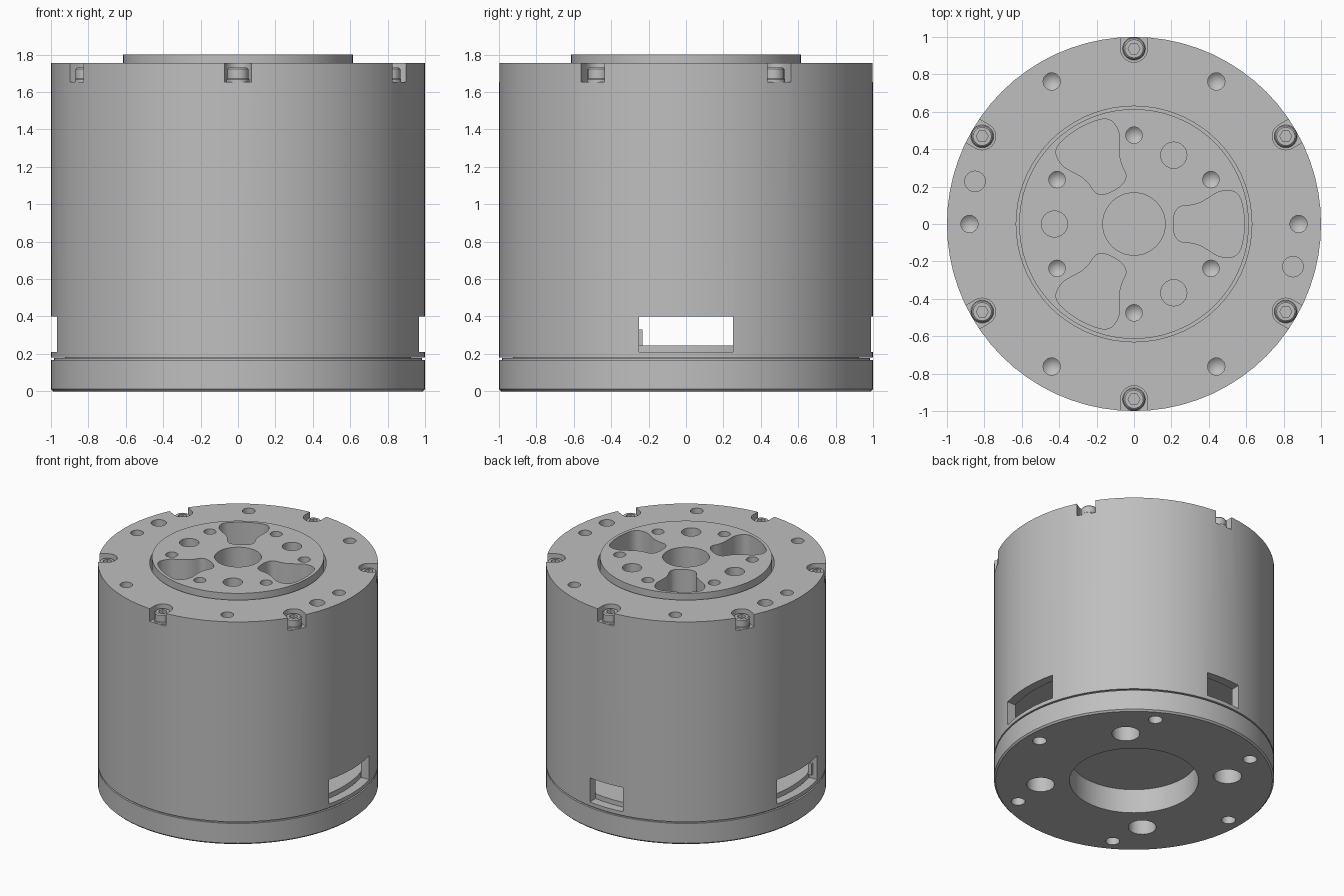
import bpy
import bmesh
from math import cos, sin, pi, radians

if "Cube" in bpy.data.objects:
    bpy.data.objects.remove(bpy.data.objects["Cube"])

SEGMENTS = 72
TOP, FLANGE_TOP = 1.755, 1.8

metal = bpy.data.materials.new("grey_metal")
metal.use_nodes = True
grey = (0.52, 0.52, 0.52, 1)
metal.diffuse_color = grey
metal.node_tree.nodes["Principled BSDF"].inputs["Base Color"].default_value = grey


def polar(radius, degrees):
    return radius * cos(radians(degrees)), radius * sin(radians(degrees))


def circle(center, radius, sides=24):
    return [(center[0] + radius * cos(2 * pi * i / sides),
             center[1] + radius * sin(2 * pi * i / sides)) for i in range(sides)]


def turned(points, degrees):
    c, s = cos(radians(degrees)), sin(radians(degrees))
    return [(x * c - y * s, x * s + y * c) for x, y in points]


def rounded(points, passes=3):
    """Cut the corners of a closed outline repeatedly."""
    for _ in range(passes):
        result = []
        for (ax, ay), (bx, by) in zip(points, points[1:] + points[:1]):
            result += [(ax * .75 + bx * .25, ay * .75 + by * .25),
                       (ax * .25 + bx * .75, ay * .25 + by * .75)]
        points = result
    return points


def prism(bm, points, z_open, z_end, tip=0):
    """Extrude an outline; a nonzero tip ends it in a drill point."""
    a = [bm.verts.new((x, y, z_open)) for x, y in points]
    b = [bm.verts.new((x, y, z_end)) for x, y in points]
    n = len(points)
    faces = [bm.faces.new(a)]
    for i in range(n):
        j = (i + 1) % n
        faces.append(bm.faces.new((a[i], a[j], b[j], b[i])))
    if tip:
        apex = bm.verts.new((sum(p[0] for p in points) / n,
                             sum(p[1] for p in points) / n, z_end + tip))
        faces += [bm.faces.new((b[i], b[(i + 1) % n], apex)) for i in range(n)]
    else:
        faces.append(bm.faces.new(b))
    bmesh.ops.recalc_face_normals(bm, faces=faces)


def make_object(name, bm):
    bmesh.ops.recalc_face_normals(bm, faces=bm.faces)
    mesh = bpy.data.meshes.new(name)
    bm.to_mesh(mesh)
    bm.free()
    mesh.materials.append(metal)
    obj = bpy.data.objects.new(name, mesh)
    bpy.context.collection.objects.link(obj)
    return obj


def lathe(name, profile, sides=SEGMENTS):
    """Revolve a profile that starts and ends on the z axis."""
    bm = bmesh.new()
    rings = []
    for r, z in profile:
        spots = circle((0, 0), r, sides) if r else [(0, 0)]
        rings.append([bm.verts.new((x, y, z)) for x, y in spots])
    for a, b in zip(rings, rings[1:]):
        if len(a) == 1 or len(b) == 1:
            bm.faces.new(b if len(a) == 1 else a)
            continue
        for i in range(sides):
            j = (i + 1) % sides
            bm.faces.new((a[i], a[j], b[j], b[i]))
    bmesh.ops.delete(bm, geom=[v for v in bm.verts if not v.link_faces], context='VERTS')
    return make_object(name, bm)


def cut(obj, bm):
    cutter = make_object(obj.name + "_cutter", bm)
    cutter.hide_render = True
    mod = obj.modifiers.new("cut", 'BOOLEAN')
    mod.operation, mod.solver, mod.object = 'DIFFERENCE', 'EXACT', cutter
    select(obj)
    bpy.ops.object.modifier_apply(modifier=mod.name)
    bpy.data.objects.remove(cutter)


def select(obj):
    bpy.ops.object.select_all(action='DESELECT')
    obj.select_set(True)
    bpy.context.view_layer.objects.active = obj


def smooth(obj):
    select(obj)
    bpy.ops.object.shade_smooth_by_angle(angle=radians(30))


def rectangle(x0, x1, half):
    return [(x0, -half), (x1, -half), (x1, half), (x0, half)]


# Housing: tall drum with a hollow bottom and a bore for the flange
housing = lathe("housing", [(0, 1.3), (.63, 1.3), (.63, TOP), (1, TOP), (1, .18),
                            (.93, .18), (.93, .46), (0, .46)])
bm = bmesh.new()
for k in range(6):
    # Open pocket for each screw, tapped hole between pockets
    pocket = [(1.1, -.072), (1.1, .072)]
    pocket += [(.937 + .072 * cos(t), .072 * sin(t))
               for t in [pi / 2 + pi * i / 12 for i in range(13)]]
    prism(bm, turned(pocket, 30 + 60 * k), TOP + .1, 1.655)
    prism(bm, circle(polar(.88, 60 * k), .046), TOP + .1, TOP - .1, -.04)
for angle in (-15, 165):
    prism(bm, circle(polar(.88, angle), .055), TOP + .1, TOP - .15)
# Side windows: two wide, one narrow at the back
for angle, half in ((0, .25), (180, .25), (90, .145)):
    prism(bm, turned(rectangle(.8, 1.1, half), angle), .21, .4)
cut(housing, bm)
smooth(housing)

# Base: chamfered disc, seam groove, raised inner floor and underside bore
base = lathe("base", [(0, .245), (.925, .245), (.925, .179), (.985, .179), (.985, .168),
                      (1, .168), (1, .012), (.988, 0), (.46, 0), (.46, .19), (0, .19)])
bm = bmesh.new()
for k in range(4):
    prism(bm, circle(polar(.67, 45 + 90 * k), .1), -.1, .16)
for k in range(6):
    prism(bm, circle(polar(.88, 60 * k), .05), -.1, .1, .03)
cut(base, bm)
smooth(base)

# Output flange with centre bore, lobed pockets, pin holes and tapped holes
flange = lathe("output_flange", [(0, 1.28), (.614, 1.28), (.614, FLANGE_TOP), (0, FLANGE_TOP)])
lobe_half = [(.21, .095), (.33, .1), (.4, .14), (.46, .18), (.56, .175), (.59, .06)]
lobe = rounded(lobe_half + [(x, -y) for x, y in reversed(lobe_half)])
bm = bmesh.new()
prism(bm, circle((0, 0), .167, 48), FLANGE_TOP + .1, 1.4)
for k in range(3):
    prism(bm, turned(lobe, 120 * k), FLANGE_TOP + .1, 1.4)
    prism(bm, circle(polar(.425, 60 + 120 * k), .07), FLANGE_TOP + .1, 1.6)
for k in range(6):
    prism(bm, circle(polar(.475, 30 + 60 * k), .044), FLANGE_TOP + .1, FLANGE_TOP - .1, -.04)
cut(flange, bm)
smooth(flange)

# Cap screws with hex sockets, standing on washers
screw = lathe("cap_screw", [(0, 1.65), (.061, 1.65), (.061, 1.668), (.057, 1.672),
                            (.057, 1.722), (.049, 1.73), (0, 1.73)], 24)
bm = bmesh.new()
prism(bm, circle((0, 0), .032, 6), 1.8, 1.69)
cut(screw, bm)
smooth(screw)
for k in range(6):
    part = screw if k == 0 else bpy.data.objects.new(f"cap_screw_{k + 1}", screw.data)
    if k:
        bpy.context.collection.objects.link(part)
    x, y = polar(.937, 30 + 60 * k)
    part.location = (x, y, 0)

# Small stop inside one wide window
bm = bmesh.new()
prism(bm, [(-.93, -.26), (-.9, -.26), (-.9, -.232), (-.93, -.232)], .24, .33)
make_object("window_stop", bm)
